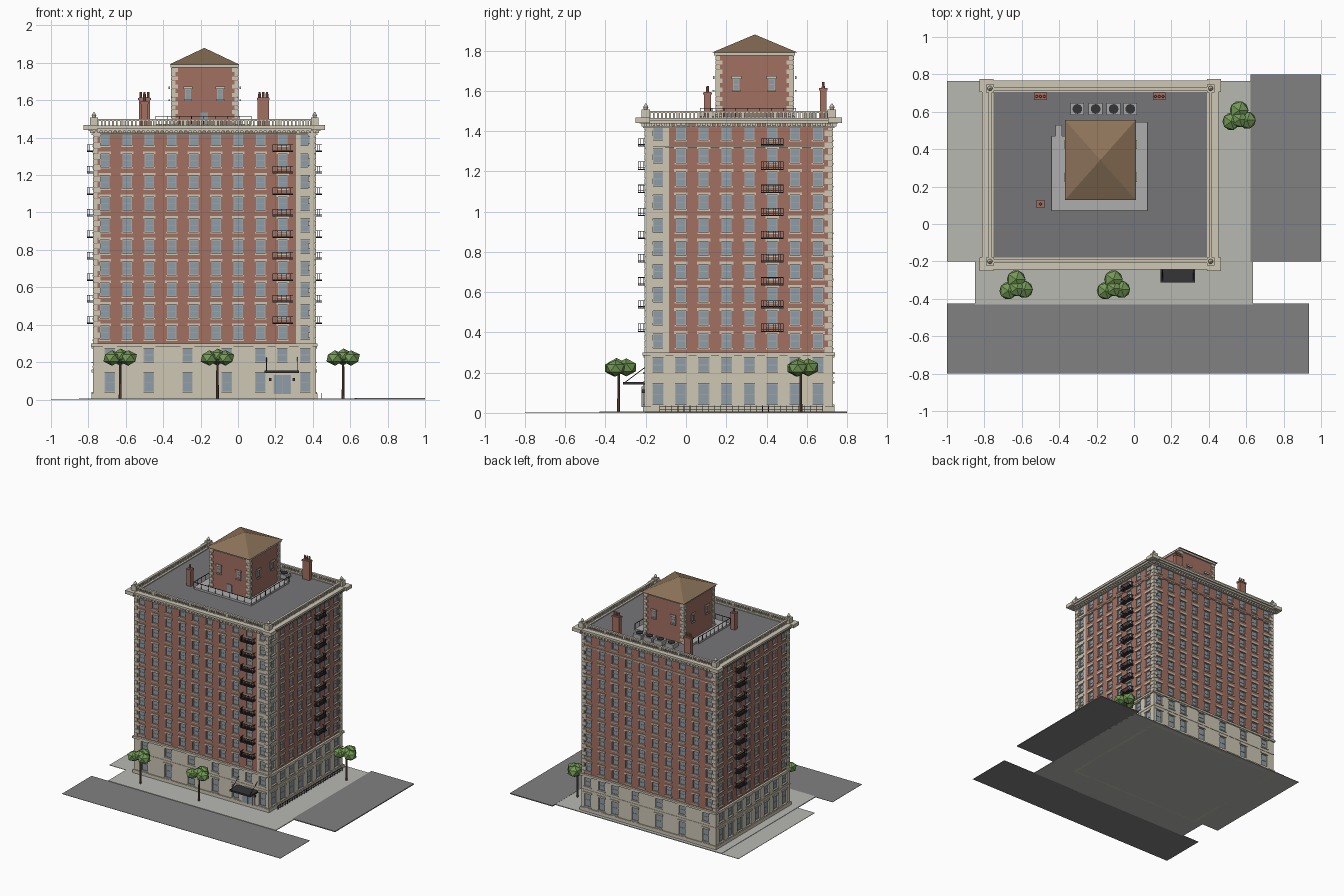
import bpy, bmesh, math
from mathutils import Matrix, Vector

if "Cube" in bpy.data.objects:
    bpy.data.objects.remove(bpy.data.objects["Cube"])

COL = {
    "brick": (.36, .16, .12), "stone": (.62, .57, .46), "glass": (.27, .34, .39),
    "iron": (.035, .035, .04), "roof": (.18, .18, .19), "tile": (.26, .17, .10),
    "leaf": (.17, .32, .09), "trunk": (.14, .09, .06), "paving": (.48, .48, .45),
    "asphalt": (.22, .22, .225), "metal": (.4, .4, .4), "deck": (.42, .42, .42)}
parts = {}


def part(name, col):
    if name not in parts:
        parts[name] = (bmesh.new(), col)
    return parts[name][0]


def box(name, col, p, q):
    bm = part(name, col)
    lo = [min(a, b) for a, b in zip(p, q)]
    hi = [max(a, b) for a, b in zip(p, q)]
    v = [bm.verts.new((x, y, z)) for x in (lo[0], hi[0]) for y in (lo[1], hi[1]) for z in (lo[2], hi[2])]
    for f in ((0, 1, 3, 2), (4, 6, 7, 5), (0, 4, 5, 1), (2, 3, 7, 6), (0, 2, 6, 4), (1, 5, 7, 3)):
        bm.faces.new([v[i] for i in f])


def cone(name, col, x, y, z0, z1, r0, r1, n=10):
    bmesh.ops.create_cone(part(name, col), cap_ends=True, segments=n, radius1=r0, radius2=r1,
                          depth=z1 - z0, matrix=Matrix.Translation((x, y, (z0 + z1) / 2)))


X0, X1, Y0, Y1, T = -.77, .41, -.20, .725, .012
SIDES = {"front": (X0, X1), "back": (X0, X1), "left": (Y0, Y1), "right": (Y0, Y1)}


def place(side, u, d, z, r=(X0, X1, Y0, Y1)):
    return {"front": (u, r[2] - d, z), "back": (u, r[3] + d, z),
            "left": (r[0] - d, u, z), "right": (r[1] + d, u, z)}[side]


def sbox(name, col, side, u0, u1, d0, d1, z0, z1, r=(X0, X1, Y0, Y1)):
    # box given in wall coordinates: along, outward, up
    box(name, col, place(side, u0, d0, z0, r), place(side, u1, d1, z1, r))


def ring(name, col, d, z0, z1, inner=None):
    # band round the building, solid or as a frame
    if inner is None:
        box(name, col, (X0 - d, Y0 - d, z0), (X1 + d, Y1 + d, z1))
        return
    for s, (a, b) in SIDES.items():
        e = d if s in ("front", "back") else inner
        sbox(name, col, s, a - e, b + e, inner, d, z0, z1)


def window(side, u, z, w, h, d, r=(X0, X1, Y0, Y1)):
    # glass with sash frame, lintel and sill, d = wall face offset
    a, b, lo, hi, f = u - w / 2, u + w / 2, z - h / 2, z + h / 2, .004
    sbox("window_glass", "glass", side, a, b, d - T, d - .009, lo, hi, r)
    for p, q in ((a, a + f), (b - f, b)):
        sbox("window_frames", "metal", side, p, q, d - T, d - .006, lo, hi, r)
    for p in (lo, z - f / 2, hi - f):
        sbox("window_frames", "metal", side, a, b, d - T, d - .006, p, p + f, r)
    sbox("lintels", "stone", side, a - .009, b + .009, d - .002, d + .006, hi, hi + .014, r)
    sbox("sills", "stone", side, a - .006, b + .006, d - .002, d + .007, lo - .008, lo, r)


def is_stone(side, u):
    return (side == "front" and u > .31) or (side == "right" and u < -.085)


def wall(side, cols, rows, w, z0, z1, d, base=False):
    # piers and spandrels leave real openings for the windows
    a, b = SIDES[side]
    e = d if side in ("front", "back") else d - T
    cuts = [a - e] + [c + k * w / 2 for c in cols for k in (-1, 1)] + [b + e]

    def put(p, q, lo, hi):
        st = base or is_stone(side, (p + q) / 2)
        sbox("stone_walls" if st else "brick_walls", "stone" if st else "brick", side, p, q, d - T, d, lo, hi)
    for p, q in zip(cuts[::2], cuts[1::2]):
        s = {"front": .31, "right": -.085}.get(side, 9)
        for m, n in (((p, s), (s, q)) if p < s < q else ((p, q),)):
            put(m, n, z0, z1)
    for c in cols:
        z = z0
        for zc, h in rows:
            put(c - w / 2, c + w / 2, z, zc - h / 2)
            window(side, c, zc, w, h, d)
            z = zc + h / 2
        put(c - w / 2, c + w / 2, z, z1)


# Main walls
XS = [-.712 + .119 * i for i in range(10)]
YS = [-.139 + .1135 * i for i in range(8)]
ROWS = [(.357 + .115 * i, .07) for i in range(10)]
BASE_ROWS = [(.093, .105), (.238, .072)]
box("building_core", "brick", (X0 + T, Y0 + T, .01), (X1 - T, Y1 - T, 1.45))
for s in SIDES:
    fb = s in ("front", "back")
    wall(s, XS if fb else YS, ROWS, .05, .295, 1.44, 0)
    bc = [-.685, -.477, -.27, -.06, .12, .237, .36] if fb else YS
    wall(s, bc, BASE_ROWS, .056, .0, .29, .006, True)
ring("plinth", "stone", .014, 0, .032, 0)
ring("base_belt", "stone", .016, .284, .3, -.01)
ring("base_mid_belt", "stone", .009, .172, .178, 0)
for s in ("right", "left", "back"):
    sbox("upper_belt", "stone", s, *SIDES[s], 0, .008, 1.319, 1.327)


# Quoins on every corner of the shaft and the tower
def quoins(r, z0, z1, n, big, small):
    h = (z1 - z0) / n
    for x, sx in ((r[0], 1), (r[1], -1)):
        for y, sy in ((r[2], 1), (r[3], -1)):
            for i in range(n):
                k, m = (big, small) if i % 2 else (small, big)
                box("quoins", "stone", (x - sx * .006, y - sy * .006, z0 + i * h),
                    (x + sx * k, y + sy * m, z0 + i * h + h * .92))


quoins((X0, X1, Y0, Y1), .3, 1.435, 38, .036, .02)

# Cornice, corner blocks, dentils
ring("cornice", "stone", .014, 1.415, 1.422, 0)
ring("cornice", "stone", .03, 1.437, 1.45, -.02)
ring("cornice", "stone", .042, 1.45, 1.466, -.02)
for s, (a, b) in SIDES.items():
    n = int((b - a) / .025)
    for i in range(n + 1):
        u = a + (b - a) * i / n
        sbox("dentils", "stone", s, u - .006, u + .006, 0, .022, 1.424, 1.437)
box("roof_deck", "roof", (X0 + .01, Y0 + .01, 1.44), (X1 - .01, Y1 - .01, 1.459))

# Balustrade, corner posts with finials
ring("balustrade_rail", "stone", .008, 1.489, 1.499, -.01)
for s, (a, b) in SIDES.items():
    n = int((b - a) / .02)
    for i in range(1, n):
        u, k = a + (b - a) * i / n, .009 if i % 8 == 0 else .0045
        sbox("balusters", "stone", s, u - k, u + k, -.006, .005, 1.464, 1.49)
for x in (X0, X1):
    for y in (Y0, Y1):
        sx, sy = (-1 if x == X0 else 1), (-1 if y == Y0 else 1)
        box("cornice_corners", "stone", (x + sx * .056, y + sy * .05, 1.44), (x - sx * .02, y - sy * .02, 1.467))
        box("corner_posts", "stone", (x - .021, y - .021, 1.466), (x + .021, y + .021, 1.507))
        cone("finials", "stone", x, y, 1.507, 1.52, .009, .013)
        cone("finials", "stone", x, y, 1.52, 1.538, .013, .002)


# Iron balconies
def balcony(side, u, z):
    w, d = .055, .038
    n = "balconies"
    sbox(n, "iron", side, u - w, u + w, 0, d, z, z + .005)
    for zz in (z + .009, z + .038):
        sbox(n, "iron", side, u - w, u + w, d - .003, d, zz, zz + .003)
        for k in (-w, w - .003):
            sbox(n, "iron", side, u + k, u + k + .003, 0, d, zz, zz + .003)
    for i in range(10):
        k = u - w + (2 * w - .002) * i / 9
        sbox(n, "iron", side, k, k + .002, d - .0025, d - .0005, z, z + .04)
    for k in (-w, w - .002):
        for dd in (.012, .024):
            sbox(n, "iron", side, u + k, u + k + .002, dd, dd + .002, z, z + .04)


for zc, h in ROWS[1:]:
    for s, u in (("front", XS[8]), ("right", YS[5]), ("left", YS[5])):
        balcony(s, u, zc - .069)

# Entrance door, lanterns, canopy with hangers
sbox("door_surround", "stone", "front", .18, .294, .006, .014, .03, .142)
sbox("entrance_door", "glass", "front", .19, .284, .006, .017, .03, .132)
for u in (.19, .236, .281):
    sbox("door_frame", "metal", "front", u, u + .003, .006, .02, .03, .132)
for u in (.172, .298):
    sbox("lanterns", "iron", "front", u - .006, u + .006, .006, .022, .098, .115)
box("canopy", "iron", (.142, -.312, .141), (.327, -.2, .154))
for x in (.152, .317):
    bm = part("canopy_hangers", "iron")
    p, q = Vector((x, -.305, .15)), Vector((x, -.205, .225))
    m = Matrix.Translation((p + q) / 2) @ (q - p).to_track_quat('Z', 'Y').to_matrix().to_4x4()
    bmesh.ops.create_cone(bm, cap_ends=True, segments=6, radius1=.002, radius2=.002, depth=(q - p).length, matrix=m)

# Side railing at the pavement
for z in (.014, .032):
    box("side_railing", "iron", (.444, -.13, z), (.447, .68, z + .003))
for i in range(28):
    y = -.13 + .03 * i
    box("side_railing", "iron", (.444, y - .0015, .004), (.447, y + .0015, .036))

# Roof tower with pyramid roof
R = (-.352, -.003, .152, .53)
box("roof_tower", "brick", (R[0], R[2], 1.45), (R[1], R[3], 1.785))
quoins(R, 1.46, 1.775, 14, .03, .017)
box("tower_cornice", "stone", (-.362, .14, 1.775), (.006, .542, 1.792))
bmesh.ops.create_cone(part("tower_roof", "tile"), cap_ends=True, segments=4, radius1=math.sqrt(.5), radius2=0, depth=1,
                      matrix=Matrix.Translation((-.18, .342, 1.835)) @ Matrix.Diagonal((.38, .428, .09, 1))
                      @ Matrix.Rotation(math.pi / 4, 4, 'Z'))
for s in SIDES:
    for u in ((-.267, -.095) if s in ("front", "back") else (.25, .425)):
        window(s, u, 1.632, .032, .056, .0125, R)
sbox("tower_door", "glass", "front", -.2, -.16, 0, .005, 1.46, 1.535, R)

# Terrace pavers and railing round the tower
for a, b in (((-.44, .07), (.07, .14)), ((-.44, .14), (-.37, .47)), ((.005, .14), (.07, .545)), ((-.42, .47), (-.385, .53))):
    box("terrace", "deck", (*a, 1.455), (*b, 1.474))
for (xa, ya), (xb, yb) in (((-.44, .07), (.07, .07)), ((-.44, .07), (-.44, .47)), ((.07, .07), (.07, .545))):
    box("terrace_railing", "iron", (xa - .0015, ya - .0015, 1.512), (xb + .0015, yb + .0015, 1.516))
    for i in range(9):
        x, y = xa + (xb - xa) * i / 8, ya + (yb - ya) * i / 8
        box("terrace_railing", "iron", (x - .0015, y - .0015, 1.47), (x + .0015, y + .0015, 1.514))

# Chimneys with pots, rooftop fan units
for x, y, w, d, h, pots in ((-.5, .682, .03, .016, 1.615, 3), (.135, .682, .03, .016, 1.615, 3), (-.5, .107, .018, .018, 1.595, 1)):
    box("chimneys", "brick", (x - w, y - d, 1.45), (x + w, y + d, h))
    box("chimney_caps", "brick", (x - w - .004, y - d - .004, h - .014), (x + w + .004, y + d + .004, h - .002))
    for i in range(pots):
        cone("chimney_pots", "brick", x + (i - (pots - 1) / 2) * .02, y, h, h + .03, .008, .006, 8)
for x in (-.303, -.205, -.109, -.02):
    box("fan_units", "metal", (x - .037, .583, 1.455), (x + .037, .648, 1.492))
    cone("fan_grilles", "iron", x, .615, 1.49, 1.497, .026, .026, 16)


# Street trees
def tree(x, y):
    cone("tree_trunks", "trunk", x, y, .004, .2, .008, .006, 7)
    for dx, dy, dz, r in ((-.043, -.022, 0, .052), (.043, -.015, 0, .052), (0, .038, .004, .056), (.002, -.01, .012, .048)):
        bmesh.ops.create_icosphere(part("tree_crowns", "leaf"), subdivisions=1, radius=r,
                                   matrix=Matrix.Translation((x + dx, y + dy, .222 + dz)) @ Matrix.Diagonal((1, 1, .8, 1)))


for p in ((-.63, -.335), (-.11, -.335), (.562, .57)):
    tree(*p)

# Ground slabs
box("sidewalk", "paving", (-.85, -.43, 0), (.635, .765, .006))
box("side_yard", "paving", (-1, -.2, 0), (-.84, .765, .003))
box("front_road", "asphalt", (-1, -.8, 0), (.935, -.425, .002))
box("side_road", "asphalt", (.622, -.2, 0), (1, .8, .007))

mats = {}
for k, c in COL.items():
    mats[k] = bpy.data.materials.new(k)
    mats[k].diffuse_color = (*c, 1)
for name, (bm, col) in parts.items():
    me = bpy.data.meshes.new(name)
    bmesh.ops.recalc_face_normals(bm, faces=bm.faces)
    bm.to_mesh(me)
    bm.free()
    me.materials.append(mats[col])
    bpy.context.collection.objects.link(bpy.data.objects.new(name, me))

for m in bpy.data.materials:
    if m.users and not m.is_grease_pencil:
        m.use_nodes = True
        m.node_tree.nodes["Principled BSDF"].inputs["Base Color"].default_value = m.diffuse_color
